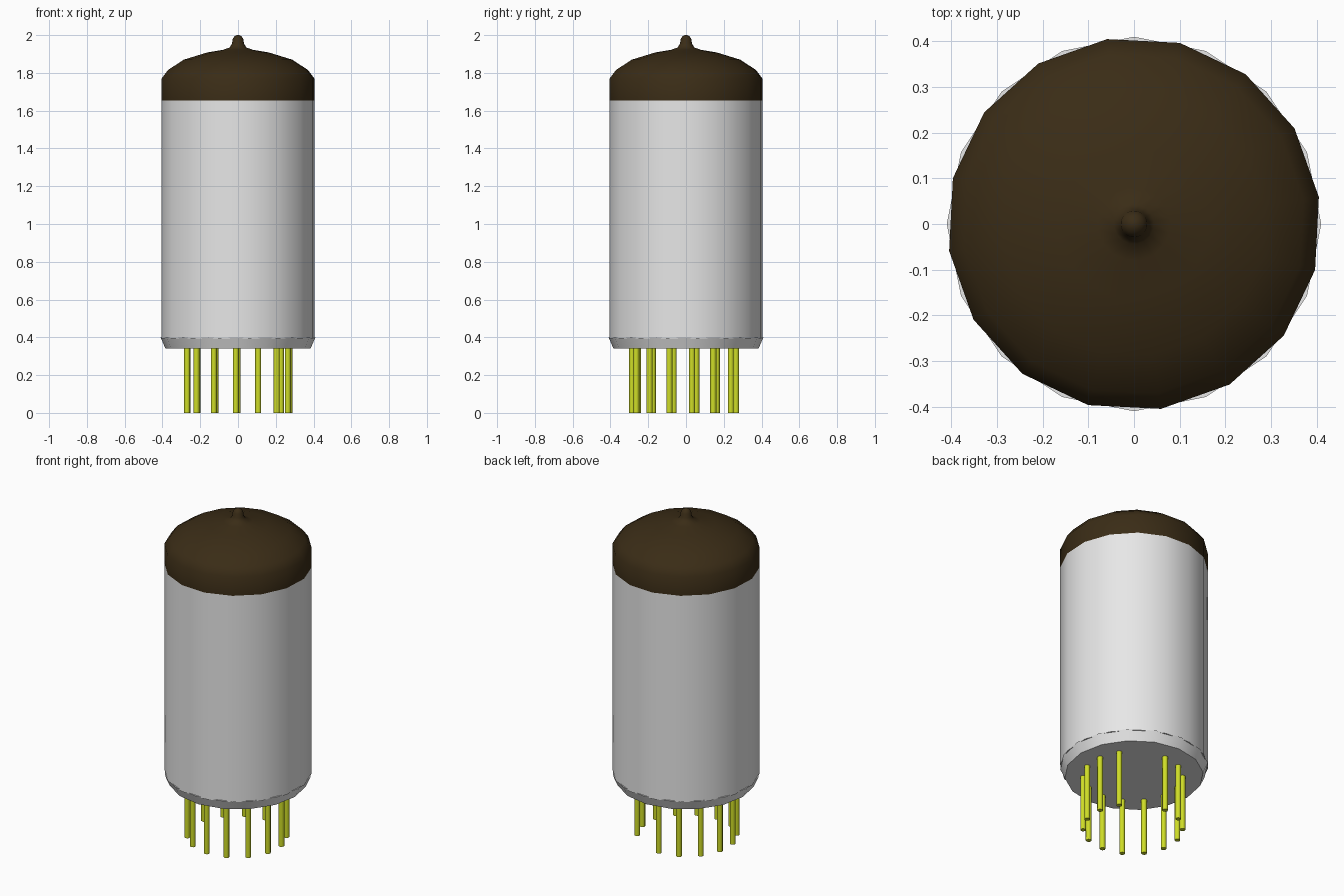
import bpy, bmesh, math

if "Cube" in bpy.data.objects:
    bpy.data.objects.remove(bpy.data.objects["Cube"])


def material(name, rgb, roughness=0.6):
    m = bpy.data.materials.new(name)
    m.use_nodes = True
    m.diffuse_color = (*rgb, 1)
    bsdf = next(n for n in m.node_tree.nodes if n.type == 'BSDF_PRINCIPLED')
    bsdf.inputs["Base Color"].default_value = (*rgb, 1)
    bsdf.inputs["Roughness"].default_value = roughness
    return m


PALE = material("pale_grey_glass", (0.8, 0.8, 0.8))
BROWN = material("dark_brown_coating", (0.042, 0.025, 0.008))
YELLOW = material("yellow_green_metal", (0.62, 0.72, 0.02))


def lathe(name, profile, sides, turn, mat, angle, at=(0, 0, 0), caps=True):
    """Spin (radius, height) points into rings; optionally close both ends."""
    bm = bmesh.new()
    rings = []
    for r, z in profile:
        angles = [math.radians(turn) + math.tau * i / sides for i in range(sides)]
        rings.append([bm.verts.new((r * math.cos(a), r * math.sin(a), z)) for a in angles])
    for low, high in zip(rings, rings[1:]):
        for i in range(sides):
            j = (i + 1) % sides
            bm.faces.new((low[i], low[j], high[j], high[i]))
    if caps:
        bm.faces.new(rings[0][::-1])
        bm.faces.new(rings[-1])
    mesh = bpy.data.meshes.new(name)
    bm.to_mesh(mesh)
    bm.free()
    mesh.materials.append(mat)
    obj = bpy.data.objects.new(name, mesh)
    obj.location = at
    bpy.context.collection.objects.link(obj)
    bpy.ops.object.select_all(action='DESELECT')
    obj.select_set(True)
    bpy.context.view_layer.objects.active = obj
    bpy.ops.object.shade_smooth_by_angle(angle=math.radians(angle))
    return obj


SIDES = 16
TURN = 8.3   # the glass is turned slightly against its base
R = 0.409

# Glass envelope: pale cylinder, with the coated dome and sealed tip above
lathe("glass_body", [(R, 0.395), (R, 1.655)], SIDES, TURN, PALE, 40)
lathe("coated_dome", [(R, 1.655), (R, 1.77), (0.375, 1.815), (0.29, 1.87),
                      (0.165, 1.908), (0.08, 1.922), (0.044, 1.935), (0.032, 1.955),
                      (0.029, 1.978), (0.02, 1.993), (0.006, 2.0)],
      SIDES, TURN, BROWN, 60)

# Tapered base disc
lathe("base", [(0.384, 0.34), (0.41, 0.4)], SIDES, 0, PALE, 30)

# Ring of contact pins with one position left open
for k in range(13):
    a = math.radians(90.5 + 25.3 * k)
    lathe(f"pin_{k + 1}", [(0.016, 0), (0.016, 0.345)], 8, 0, YELLOW, 50,
          at=(0.275 * math.cos(a), 0.275 * math.sin(a) - 0.01, 0))
